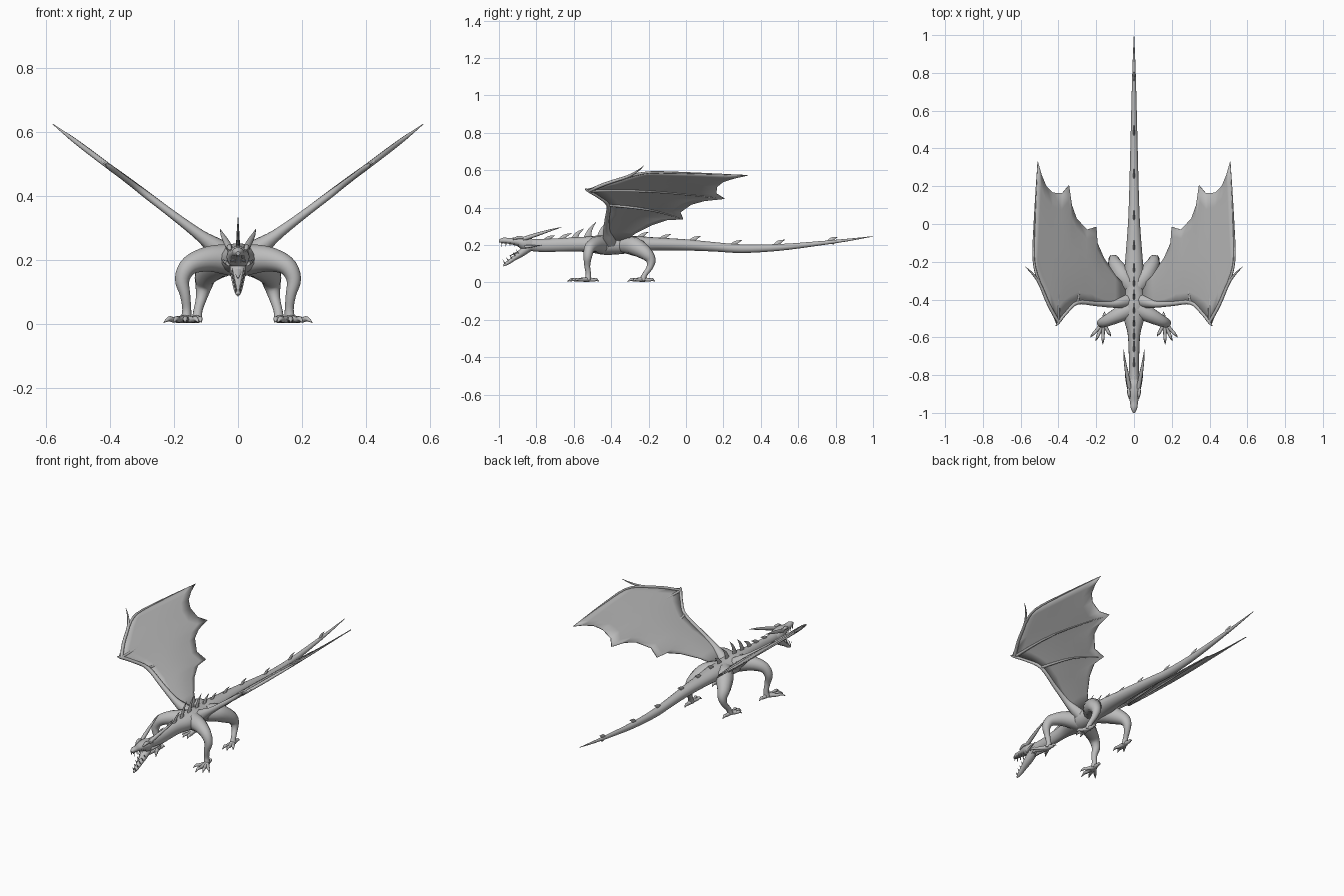
import bpy, math
from mathutils import Vector

skin = bpy.data.materials.new("grey_hide")
skin.diffuse_color = (0.5, 0.5, 0.5, 1)


def add_mesh(name, verts, faces, mirror=False):
    me = bpy.data.meshes.new(name)
    me.from_pydata(verts, [], faces)
    me.materials.append(skin)
    ob = bpy.data.objects.new(name, me)
    bpy.context.collection.objects.link(ob)
    if mirror:
        ob.modifiers.new("mirror", 'MIRROR').use_mirror_merge = False
    bpy.context.view_layer.objects.active = ob
    ob.select_set(True)
    bpy.ops.object.shade_smooth_by_angle(angle=math.radians(50))
    ob.select_set(False)
    return ob


def resample(rows, n):
    """Smooth interpolation through rows of numbers."""
    out = []
    for i in range(len(rows) - 1):
        a, b = rows[max(i - 1, 0)], rows[i]
        c, d = rows[i + 1], rows[min(i + 2, len(rows) - 1)]
        for k in range(n):
            t = k / n
            out.append([0.5 * (2 * q + (r - p) * t + (2 * p - 5 * q + 4 * r - s) * t * t
                               + (3 * q - p - 3 * r + s) * t ** 3)
                        for p, q, r, s in zip(a, b, c, d)])
    return out + [list(rows[-1])]


def loft(name, rows, ref=(1, 0, 0), sides=12, n=4, mirror=False):
    """Tube through rows of x, y, z, radius along ref, radius across."""
    rows = resample([r if len(r) == 5 else (*r, r[3]) for r in rows], n)
    pts = [Vector(r[:3]) for r in rows]
    verts, faces, m = [], [], len(rows)
    for i, r in enumerate(rows):
        t = (pts[min(i + 1, m - 1)] - pts[max(i - 1, 0)]).normalized()
        a = Vector(ref)
        a = (a - t * a.dot(t)).normalized()
        b = t.cross(a)
        for k in range(sides):
            w = 2 * math.pi * k / sides
            verts.append(pts[i] + a * math.cos(w) * max(r[3], 0.0005) + b * math.sin(w) * max(r[4], 0.0005))
    for i in range(m - 1):
        for k in range(sides):
            j = (k + 1) % sides
            faces.append((i * sides + k, i * sides + j, (i + 1) * sides + j, (i + 1) * sides + k))
    faces += [tuple(reversed(range(sides))), tuple(range((m - 1) * sides, m * sides))]
    return add_mesh(name, verts, faces, mirror)


# Neck, trunk and tail in one long tapering form
body = [(-.87, .205, .028, .032), (-.78, .197, .026, .034), (-.68, .2, .028, .036), (-.58, .203, .034, .038),
        (-.5, .203, .055, .045), (-.43, .2, .065, .053), (-.34, .2, .052, .048), (-.26, .205, .052, .042),
        (-.16, .205, .044, .035), (0, .2, .032, .03), (.15, .19, .026, .025), (.3, .18, .022, .023),
        (.5, .187, .017, .018), (.7, .207, .012, .012), (.86, .226, .007, .007), (1, .246, .001, .001)]
loft("body_and_tail", [(0, *r) for r in body], sides=16)

# Head: upper jaw, open lower jaw, tongue, brows, horns, teeth
loft("upper_jaw", [(0, -.82, .2, .026, .03), (0, -.86, .208, .036, .036), (0, -.895, .218, .032, .026),
                   (0, -.94, .221, .022, .016), (0, -.975, .224, .017, .015), (0, -1, .22, .006, .007)])
loft("lower_jaw", [(0, -.84, .19, .026, .026), (0, -.88, .157, .024, .02), (0, -.92, .128, .018, .013),
                   (0, -.955, .103, .012, .01), (0, -.977, .09, .004, .005)])
loft("tongue", [(0, -.86, .185, .012, .006), (0, -.9, .162, .011, .005), (0, -.94, .143, .002, .002)], sides=8)
loft("brow", [(.024, -.925, .23, .003), (.027, -.895, .24, .009), (.03, -.86, .236, .004)], sides=8, mirror=True)
loft("horn", [(.024, -.87, .232, .011), (.036, -.8, .255, .01), (.048, -.73, .277, .006), (.055, -.665, .295, .001)],
     sides=8, mirror=True)
loft("cheek_spine", [(.03, -.86, .19, .009), (.042, -.81, .195, .005), (.047, -.77, .2, .001)], sides=8, mirror=True)
for i in range(5):
    y, f = -.985 + .022 * i, i / 4
    loft("upper_tooth", [(.009 + .014 * f, y, .214, .004), (.009 + .013 * f, y, .19, .0005)],
         sides=5, n=1, mirror=True)
    y, z = -.967 + .018 * i, .1 + .0135 * i
    loft("lower_tooth", [(.006 + .012 * f, y, z, .004), (.006 + .012 * f, y - .013, z + .021, .0005)],
         sides=5, n=1, mirror=True)

# Row of backward-leaning spines: base y, base z, backward reach, height
spines = [(-.75, .225, .05, .025), (-.67, .228, .06, .035), (-.6, .232, .055, .055), (-.53, .238, .05, .085),
          (-.46, .243, .05, .092), (-.39, .243, .05, .075), (-.32, .24, .05, .05), (-.25, .237, .05, .032),
          (-.13, .232, .05, .025), (.03, .222, .05, .025), (.25, .2, .05, .025), (.48, .2, .05, .028),
          (.77, .222, .04, .02)]
for y, z, dy, dz in spines:
    loft("back_spine", [(0, y, z - .012, .007, .022), (0, y + .35 * dy, z + .5 * dz, .004, .011),
                        (0, y + dy, z + dz, .0005, .0005)], sides=8, n=3)

# Legs
loft("front_leg", [(.02, -.45, .2, .05), (.09, -.485, .203, .04), (.15, -.515, .183, .03), (.174, -.525, .14, .023),
                   (.165, -.528, .09, .016), (.16, -.522, .045, .014), (.163, -.525, .012, .017)],
     ref=(0, 1, 0), mirror=True)
loft("rear_leg", [(.02, -.33, .2, .045), (.06, -.275, .192, .05), (.098, -.215, .155, .037), (.107, -.188, .118, .026),
                  (.115, -.195, .078, .017), (.125, -.22, .042, .014), (.128, -.232, .012, .017)],
     ref=(0, 1, 0), mirror=True)


def foot(name, ankle, tips):
    ax, ay = ankle
    for tx, ty in tips:
        mx, my = ax + (tx - ax) * .55, ay + (ty - ay) * .55
        loft(name + "_toe", [(ax, ay, .016, .013), (mx, my, .013, .009), (ax + (tx - ax) * .75, ay + (ty - ay) * .75, .016, .008),
                             (tx, ty, .004, .001)], ref=(0, 0, 1), sides=8, n=3, mirror=True)


foot("front_foot", (.163, -.525), [(.232, -.6), (.203, -.62), (.165, -.637), (.122, -.595), (.155, -.465)])
foot("rear_foot", (.128, -.232), [(.168, -.285), (.145, -.312), (.115, -.312), (.125, -.165)])


# Wings: leading and trailing points in plan, height rising outward
def wing_z(x):
    return .24 + (x - .07) * .755


lead = [(.04, -.45), (.1, -.435), (.16, -.43), (.2, -.425), (.23, -.42), (.26, -.415), (.3, -.417), (.34, -.45),
        (.38, -.495), (.41, -.53), (.45, -.43), (.49, -.34), (.515, -.275), (.535, -.19)]
trail = [(.04, -.33), (.1, -.27), (.16, -.18), (.195, -.1), (.2, -.015), (.25, -.03), (.305, .03), (.33, .1),
         (.345, .205), (.38, .163), (.43, .166), (.465, .2), (.49, .26), (.51, .33)]
n = 8
verts, faces = [], []
for (x0, y0), (x1, y1) in zip(lead, trail):
    for k in range(n + 1):
        v = k / n
        x, y = x0 + (x1 - x0) * v, y0 + (y1 - y0) * v
        verts.append((x, y, wing_z(x) + .012 * math.sin(math.pi * v) * math.sin(6 * x)))
for i in range(len(lead) - 1):
    for k in range(n):
        a = i * (n + 1) + k
        faces.append((a, a + n + 1, a + n + 2, a + 1))
wing = add_mesh("wing_membrane", verts, faces, True)
thick = wing.modifiers.new("thickness", 'SOLIDIFY')
thick.thickness, thick.offset = .005, 0


def bone(name, pts):
    loft(name, [(x, y, wing_z(x), r) for x, y, r in pts], ref=(0, 0, 1), sides=8, mirror=True)


bone("wing_arm", [(.02, -.4, .04), (.07, -.415, .03), (.12, -.425, .018), (.2, -.422, .013), (.3, -.416, .011),
                  (.36, -.47, .009), (.4, -.52, .009), (.413, -.54, .002)])
bone("wing_hand", [(.4, -.52, .009), (.45, -.43, .009), (.5, -.315, .008), (.54, -.26, .005), (.578, -.225, .001)])
bone("outer_finger", [(.5, -.315, .008), (.531, -.19, .006), (.525, .05, .004), (.51, .33, .001)])
bone("middle_finger", [(.4, -.52, .008), (.395, -.2, .005), (.345, .205, .001)])
bone("inner_finger", [(.3, -.417, .008), (.265, -.2, .005), (.2, -.015, .001)])
